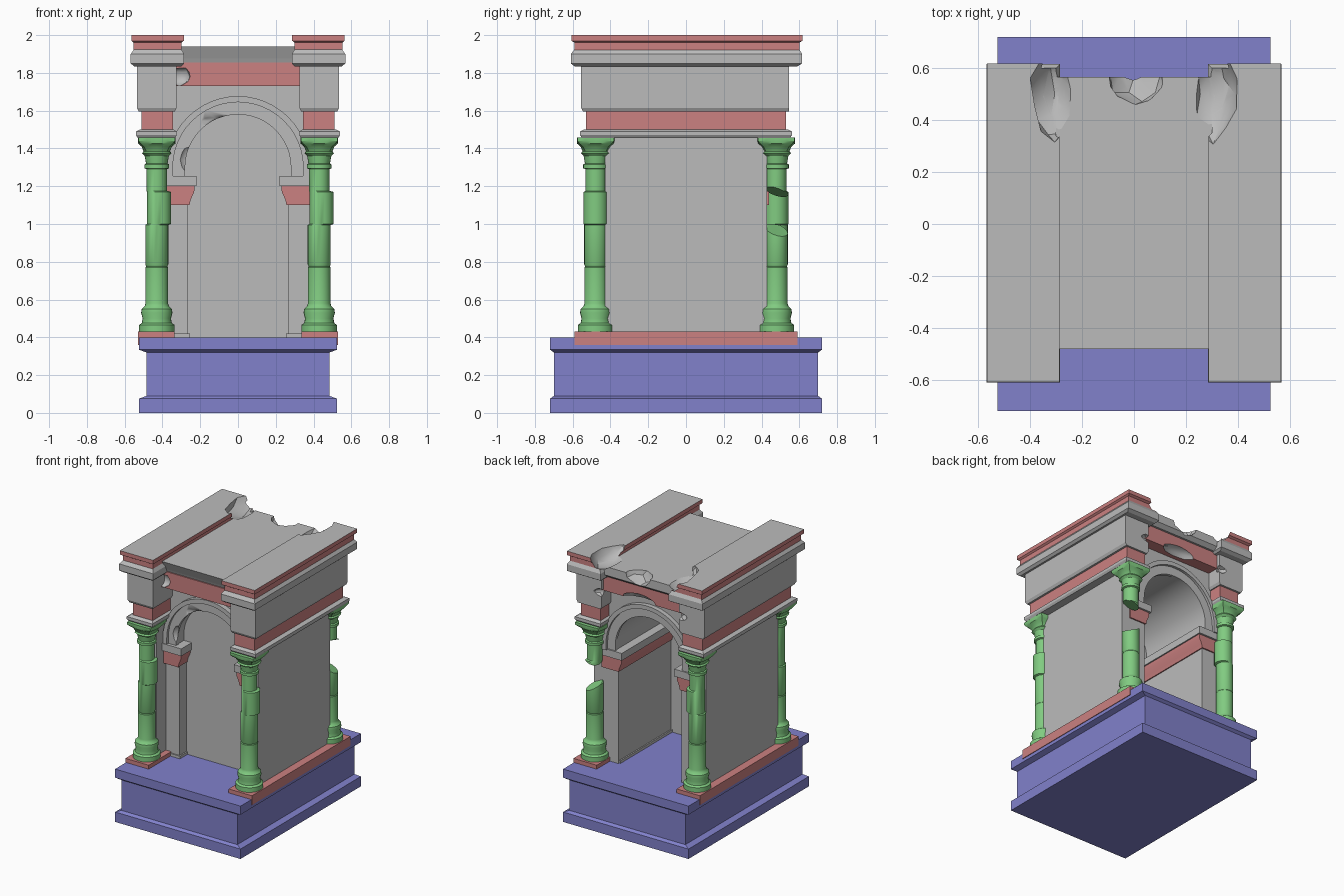
import bpy, bmesh, math, random
from mathutils import Vector

random.seed(4)
if "Cube" in bpy.data.objects:
    bpy.data.objects.remove(bpy.data.objects["Cube"], do_unlink=True)


def material(name, rgb):
    m = bpy.data.materials.new(name)
    m.use_nodes = True
    m.diffuse_color = (*rgb, 1)
    m.node_tree.nodes["Principled BSDF"].inputs["Base Color"].default_value = (*rgb, 1)
    return m


GREY = material("grey stone", (0.5, 0.5, 0.5))
RED = material("red stone", (0.6, 0.22, 0.22))
GREEN = material("green stone", (0.22, 0.6, 0.22))
BLUE = material("blue stone", (0.22, 0.22, 0.6))


def finish(name, bm, mats, smooth=False):
    bmesh.ops.recalc_face_normals(bm, faces=bm.faces)
    mesh = bpy.data.meshes.new(name)
    bm.to_mesh(mesh)
    bm.free()
    ob = bpy.data.objects.new(name, mesh)
    bpy.context.collection.objects.link(ob)
    for m in mats:
        mesh.materials.append(m)
    bpy.ops.object.select_all(action='DESELECT')
    bpy.context.view_layer.objects.active = ob
    ob.select_set(True)
    if smooth:
        bpy.ops.object.shade_smooth_by_angle(angle=math.radians(32))
    return ob


def loft(bm, rings):
    """Join rings of points into a closed solid."""
    vs = [[bm.verts.new(p) for p in r] for r in rings]
    n = len(vs[0])
    for a, b in zip(vs, vs[1:]):
        for i in range(n):
            bm.faces.new((a[i], a[(i + 1) % n], b[(i + 1) % n], b[i]))
    bm.faces.new(vs[0][::-1])
    bm.faces.new(vs[-1])


def courses(name, mats, layers, side=1):
    """Stack of rectangles (z, x0, x1, y0, y1)."""
    bm = bmesh.new()
    loft(bm, [[(side * x, y, z) for x, y in ((x0, y0), (x1, y0), (x1, y1), (x0, y1))]
              for z, x0, x1, y0, y1 in layers])
    return finish(name, bm, mats)


def box(name, mat, x0, x1, y0, y1, z0, z1, side=1):
    return courses(name, [mat], [(z0, x0, x1, y0, y1), (z1, x0, x1, y0, y1)], side)


def prism(name, mat, pts, y0, y1):
    """Outline in x and z, run from y0 to y1."""
    bm = bmesh.new()
    loft(bm, [[(x, y, z) for x, z in pts] for y in (y0, y1)])
    return finish(name, bm, [mat], True)


SPRING = 1.30


def arc(r, n=24):
    return [(r * math.cos(math.pi * i / n), SPRING + r * math.sin(math.pi * i / n))
            for i in range(n + 1)]


def chip(targets, centre, size):
    """Break a rough hollow out of the stones."""
    bm = bmesh.new()
    bmesh.ops.create_icosphere(bm, subdivisions=2, radius=1)
    for v in bm.verts:
        k = random.uniform(0.88, 1.1)
        v.co = Vector([c + s * k * a for c, s, a in zip(centre, size, v.co)])
    cutter = finish("chip_cutter", bm, [GREY], True)
    cutter.hide_render = True
    for ob in targets:
        bpy.context.view_layer.objects.active = ob
        mod = ob.modifiers.new("chip", 'BOOLEAN')
        mod.object, mod.operation, mod.solver = cutter, 'DIFFERENCE', 'EXACT'
        mod.material_mode = 'TRANSFER'
        bpy.ops.object.modifier_apply(modifier=mod.name)
    bpy.data.objects.remove(cutter, do_unlink=True)


# Podium
W, D = 0.525, 0.72
courses("podium", [BLUE], [(z, -W + i, W - i, -D + j, D - j) for z, i, j in (
    (0, 0, 0), (.075, 0, 0), (.09, .04, .02), (.32, .04, .02), (.335, 0, 0), (.4, 0, 0))])

# Side walls, plinths and entablatures
tops = {}
for s, tag in ((1, "left"), (-1, "right")):
    box(tag + "_plinth", RED, .335, .53, -.59, .59, .36, .43, s)
    box(tag + "_outer_wall", GREY, .38, .47, -.43, .43, .4, 1.47, s)
    box(tag + "_pilaster_base", GREY, .255, .4, -.33, .42, .4, .42, s)
    prism(tag + "_impost_corbel", RED, [(s * x, z) for x, z in (
        (.4, 1.1), (.257, 1.1), (.25, 1.13), (.232, 1.17), (.23, 1.2), (.4, 1.2))], -.35, .44)
    box(tag + "_impost_cap", GREY, .22, .4, -.365, .455, 1.2, 1.255, s)
    courses(tag + "_architrave", [GREY], [(1.455, .335, .53, -.55, .55), (1.47, .325, .54, -.56, .56),
                                          (1.49, .325, .54, -.56, .56), (1.5, .34, .52, -.54, .54)], s)
    box(tag + "_red_frieze", RED, .343, .51, -.53, .53, 1.5, 1.6, s)
    body = courses(tag + "_attic", [GREY], [(1.595, .335, .525, -.545, .545), (1.615, .325, .536, -.555, .545),
                                            (1.835, .325, .536, -.555, .545)], s)
    cornice = courses(tag + "_cornice", [GREY], [(1.835, .3, .55, -.59, .59), (1.85, .285, .568, -.61, .615),
                                                 (1.9, .285, .568, -.61, .615), (1.925, .3, .55, -.59, .6)], s)
    cap = courses(tag + "_coping", [RED, GREY], [(1.92, .3, .552, -.59, .6), (1.96, .3, .552, -.59, .6),
                                                 (1.97, .287, .565, -.607, .617), (2, .287, .565, -.607, .617)], s)
    for f in cap.data.polygons:
        f.material_index = int(f.normal.z > .9 and f.center.z > 1.99)
    tops[s] = (body, cornice, cap)

# Vaulted body, open at the back and closed by a blind wall near the front
prism("vaulted_body", GREY, [(.4, .4), (.4, 1.86), (-.4, 1.86), (-.4, .4), (-.265, .4), (-.265, 1.2),
                             (-.285, 1.2)] + arc(.285)[::-1] + [(.285, 1.2), (.265, 1.2), (.265, .4)],
      -.32, .43)
box("blind_wall", GREY, -.3, .3, -.24, -.2, .4, 1.62)


def archivolt(name, r0, r1, y0, y1):
    ends = [(r1, 1.25)] + arc(r1) + [(-r1, 1.25), (-r0, 1.25)] + arc(r0)[::-1] + [(r0, 1.25)]
    return prism(name, GREY, ends, y0, y1)


bands = {}
for tag, a, b, c in (("front", -.34, -.36, -.31), ("back", .445, .465, .42)):
    bands[tag] = archivolt(tag + "_arch_band", .28, .35, min(a, c), max(a, c))
    archivolt(tag + "_arch_moulding", .345, .377, min(b, c), max(b, c))

# Roof, with the front cornice broken back to a sloping face
frieze = box("cross_frieze", RED, -.34, .34, -.45, .52, 1.73, 1.855)
roof = courses("roof", [GREY], [(1.85, -.31, .31, -.44, .535), (1.875, -.31, .31, -.45, .565),
                                (1.94, -.31, .31, -.48, .565)])

# Columns: rings of (z, radius, squareness, shift)
SHAFT = [(.43, .095, 0, 0), (.465, .095, 0, 0), (.475, .08, 0, 0), (.5, .075, 0, 0), (.53, .083, 0, 0),
         (.55, .08, 0, 0), (.565, .064, 0, 0), (.58, .06, 0, 0), (.77, .06, 0, 0), (.775, .056, 0, 0),
         (.785, .061, 0, 0), (.995, .061, 0, 0), (1, .064, 0, .012), (1.17, .064, 0, .012),
         (1.175, .054, 0, 0), (1.29, .054, 0, 0), (1.295, .066, 0, 0), (1.315, .066, 0, 0), (1.32, .057, 0, 0),
         (1.36, .064, .1, 0), (1.375, .078, .2, 0), (1.385, .07, .3, 0), (1.41, .08, .5, 0),
         (1.425, .098, .6, 0), (1.44, .1, .9, 0), (1.457, .1, .9, 0)]


def column(name, x, y, cuts=()):
    bm = bmesh.new()
    rings = []
    for z, r, sq, dx in SHAFT:
        ring = []
        for i in range(24):
            t = math.tau * i / 24
            k = r / max(abs(math.cos(t)), abs(math.sin(t))) ** sq
            ring.append((x + dx + k * math.cos(t), y + k * math.sin(t), z))
        rings.append(ring)
    loft(bm, rings)
    for z, tilt, keep_low in cuts:
        r = bmesh.ops.bisect_plane(bm, geom=bm.verts[:] + bm.edges[:] + bm.faces[:],
                                   plane_co=(x, y, z), plane_no=Vector((tilt, .3, 1)).normalized(),
                                   clear_outer=keep_low, clear_inner=not keep_low)
        edges = [e for e in r["geom_cut"] if isinstance(e, bmesh.types.BMEdge)]
        bmesh.ops.holes_fill(bm, edges=edges, sides=0)
    return finish(name, bm, [GREEN], True)


CX, CY = .43, .478
column("front_left_column", CX, -CY)
column("front_right_column", -CX, -CY)
column("back_right_column", -CX, CY)
column("broken_column_stump", CX, CY, [(.97, .5, True)])
column("broken_column_top", CX, CY, [(1.17, -.4, False)])

# Weather damage
for s in (1, -1):
    chip(tops[s] + (roof,), (s * .305, .5, 2.0), (.09, .18, .1))
    chip(tops[s][:1], (s * .34, .56, 1.72), (.05, .05, .03))
chip([roof], (.0, .565, 1.95), (.11, .11, .08))
chip([frieze], (.03, .53, 1.73), (.15, .07, .05))
chip([frieze], (-.31, -.45, 1.78), (.06, .04, .05))
chip([bands["front"]], (-.1, -.35, 1.545), (.1, .03, .035))
chip([bands["front"]], (-.27, -.35, 1.34), (.035, .03, .08))
